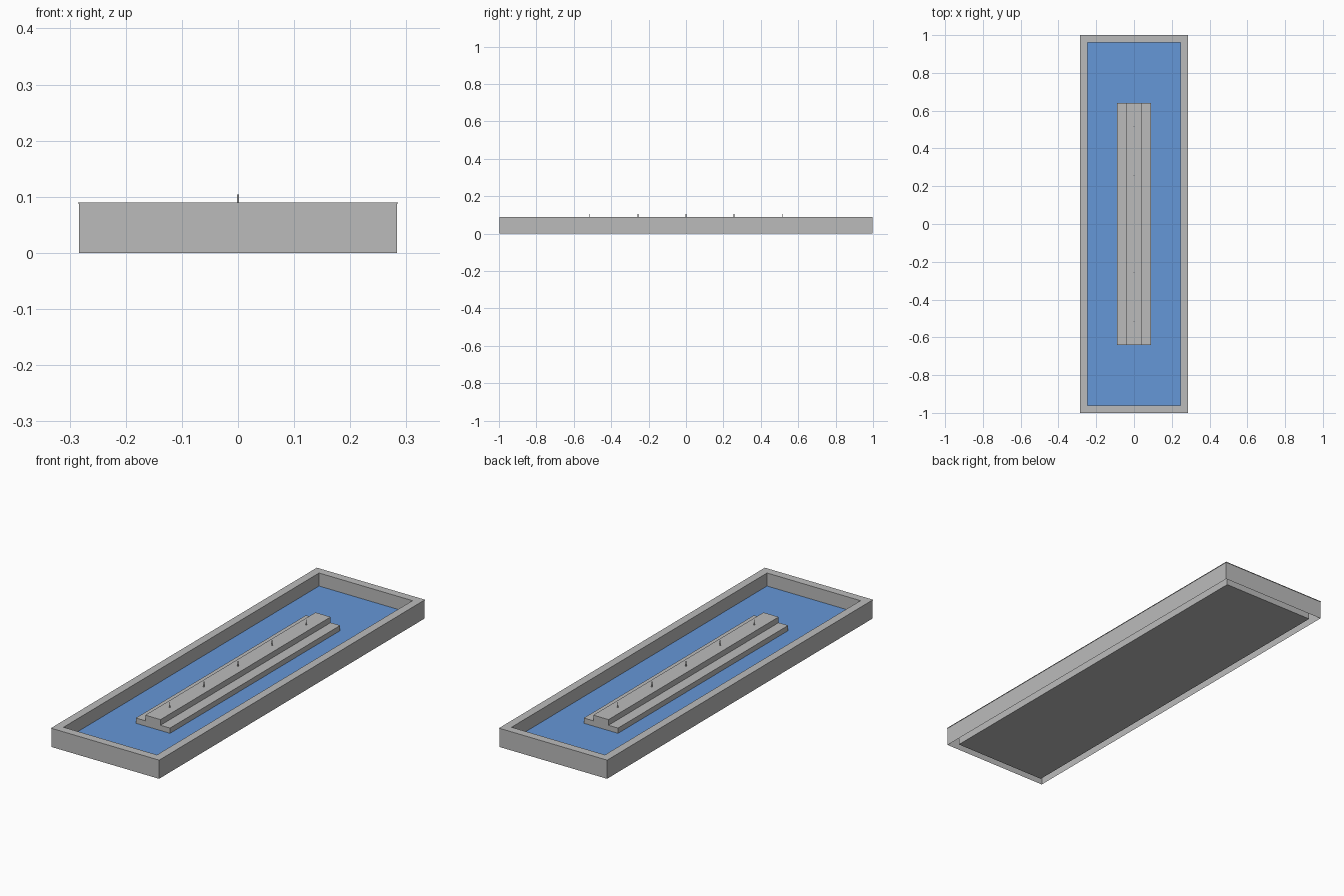
import bpy
import bmesh
from mathutils import Matrix

cube = bpy.data.objects.get("Cube")
if cube:
    bpy.data.objects.remove(cube, do_unlink=True)


def make_material(name, rgb):
    mat = bpy.data.materials.new(name)
    mat.use_nodes = True
    color = (*rgb, 1.0)
    mat.diffuse_color = color
    mat.node_tree.nodes["Principled BSDF"].inputs["Base Color"].default_value = color
    return mat


stone = make_material("grey stone", (0.5, 0.5, 0.5))
blue = make_material("water blue", (0.13, 0.31, 0.68))


def add_object(name, bm, mat):
    mesh = bpy.data.meshes.new(name)
    bm.to_mesh(mesh)
    bm.free()
    mesh.materials.append(mat)
    obj = bpy.data.objects.new(name, mesh)
    bpy.context.collection.objects.link(obj)
    return obj


def add_box(name, half_x, half_y, low, high, mat):
    bm = bmesh.new()
    size = Matrix.Diagonal((2 * half_x, 2 * half_y, high - low, 1))
    place = Matrix.Translation((0, 0, (low + high) / 2))
    bmesh.ops.create_cube(bm, size=1, matrix=place @ size)
    return add_object(name, bm, mat)


def add_sheet(name, half_x, half_y, z, mat, down=False):
    bm = bmesh.new()
    corners = [(-1, -1), (1, -1), (1, 1), (-1, 1)]
    if down:
        corners.reverse()
    bm.faces.new([bm.verts.new((x * half_x, y * half_y, z)) for x, y in corners])
    return add_object(name, bm, mat)


def add_loops(name, loops, mat):
    """Join rectangular loops (half_x, half_y, z) into an open skin."""
    bm = bmesh.new()
    rings = [[bm.verts.new((sx * hx, sy * hy, z))
              for sx, sy in ((-1, -1), (1, -1), (1, 1), (-1, 1))]
             for hx, hy, z in loops]
    for a, b in zip(rings, rings[1:]):
        for i in range(4):
            j = (i + 1) % 4
            bm.faces.new((a[i], a[j], b[j], b[i]))
    return add_object(name, bm, mat)


RIM = 0.09
WATER = 0.028
IN_X, IN_Y = 0.246, 0.961

# Hollow pool wall: outer skirt, slim coping edge, flat top and inner face
add_loops("pool_wall", [
    (0.283, 0.998, 0), (0.283, 0.998, RIM - 0.002),
    (0.285, 1, RIM - 0.002), (0.285, 1, RIM),
    (IN_X, IN_Y, RIM), (IN_X, IN_Y, 0)], stone)

# Pool floor and water surface
add_sheet("pool_floor", IN_X, IN_Y, 0, stone, down=True)
add_sheet("water", IN_X, IN_Y, WATER, blue)

# Stepped plinth in the middle
add_box("plinth_lower", 0.09, 0.64, 0, 0.053, stone)
add_box("plinth_upper", 0.04, 0.64, 0.053, 0.08, stone)

# Row of fountain nozzles, each a thin pipe on a small collar
for i in range(-2, 3):
    bm = bmesh.new()
    for radius, low, high in ((0.0035, 0.08, 0.084), (0.0018, 0.084, 0.104)):
        bmesh.ops.create_cone(
            bm, cap_ends=True, segments=12, radius1=radius, radius2=radius,
            depth=high - low,
            matrix=Matrix.Translation((0, i * 0.257, (low + high) / 2)))
    add_object(f"nozzle_{i + 3}", bm, stone)
